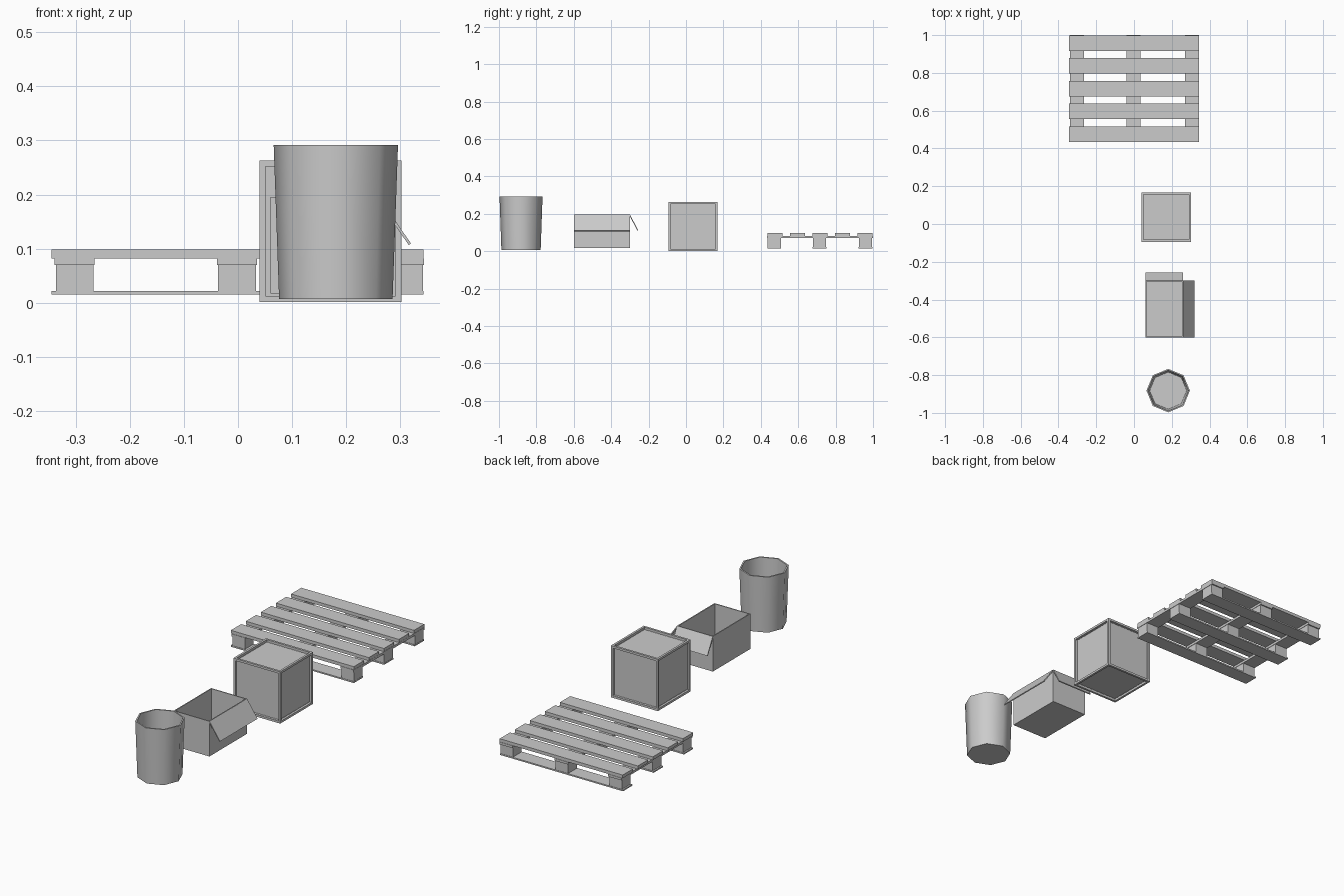
import bpy, bmesh, math
from mathutils import Vector

if "Cube" in bpy.data.objects:
    bpy.data.objects.remove(bpy.data.objects["Cube"])


def finish(name, bm):
    bmesh.ops.recalc_face_normals(bm, faces=bm.faces)
    me = bpy.data.meshes.new(name)
    bm.to_mesh(me)
    bm.free()
    ob = bpy.data.objects.new(name, me)
    bpy.context.collection.objects.link(ob)
    return ob


def box(name, x, y, z):
    bm = bmesh.new()
    bmesh.ops.create_cube(bm, size=1)
    for v in bm.verts:
        v.co = Vector([(r[0] + r[1]) / 2 + c * (r[1] - r[0]) for c, r in zip(v.co, (x, y, z))])
    return finish(name, bm)


def open_top(bm, thickness, floor_z):
    # inset the top face for a rim, then push it down as the inner floor
    top = max(bm.faces, key=lambda f: f.calc_center_median().z)
    bmesh.ops.inset_region(bm, faces=[top], thickness=thickness, use_even_offset=True)
    r = bmesh.ops.extrude_discrete_faces(bm, faces=[top])
    for v in r["faces"][0].verts:
        v.co.z = floor_z
    return r["faces"][0]


# Pallet: top slats, stringer boards, blocks and bottom boards
for i in range(5):
    yc = 0.476 + i * 0.1203
    box(f"pallet_top_slat_{i}", (-0.345, 0.343), (yc - 0.041, yc + 0.041), (0.082, 0.098))
for i, xc in enumerate((-0.302, -0.002, 0.307)):
    box(f"pallet_stringer_{i}", (xc - 0.037, xc + 0.037), (0.433, 1.0), (0.070, 0.082))
    for j, yc in enumerate((0.472, 0.714, 0.959)):
        box(f"pallet_block_{i}_{j}", (xc - 0.035, xc + 0.035), (yc - 0.035, yc + 0.035), (0.021, 0.070))
for j, yc in enumerate((0.472, 0.714, 0.959)):
    box(f"pallet_bottom_board_{j}", (-0.345, 0.343), (yc - 0.037, yc + 0.037), (0.015, 0.022))

# Crate: cube with a recessed panel on each side
bm = bmesh.new()
bmesh.ops.create_cube(bm, size=0.262)
bmesh.ops.translate(bm, verts=bm.verts, vec=(0.171, 0.037, 0.132))
faces = list(bm.faces)
bmesh.ops.inset_individual(bm, faces=faces, thickness=0.0155)
for f in bmesh.ops.extrude_discrete_faces(bm, faces=faces)["faces"]:
    bmesh.ops.translate(bm, verts=f.verts, vec=f.normal * -0.012)
finish("crate", bm)

# Cardboard box body
bm = bmesh.new()
bmesh.ops.create_cube(bm, size=1)
for v in bm.verts:
    v.co = Vector((0.16 + v.co.x * 0.20, -0.45 + v.co.y * 0.30, 0.106 + v.co.z * 0.178))
open_top(bm, 0.005, 0.022)
finish("cardboard_box", bm)


# Flaps hanging outward from the right and back edges
def flap(name, a, b, drop):
    bm = bmesh.new()
    a, b, drop = Vector(a), Vector(b), Vector(drop)
    bm.faces.new([bm.verts.new(p) for p in (a, b, b + drop, a + drop)])
    ob = finish(name, bm)
    mod = ob.modifiers.new("thickness", "SOLIDIFY")
    mod.thickness = 0.005
    mod.offset = 0


flap("box_right_flap", (0.259, -0.60, 0.193), (0.259, -0.30, 0.193), (0.059, 0, -0.085))
flap("box_back_flap", (0.06, -0.301, 0.193), (0.26, -0.301, 0.193), (0.0, 0.043, -0.081))

# Bucket: eight-sided, tapered, hollow
bm = bmesh.new()
bmesh.ops.create_cone(bm, cap_ends=True, segments=8, radius1=0.105, radius2=0.115, depth=0.285)
bmesh.ops.translate(bm, verts=bm.verts, vec=(0.181, -0.882, 0.1495))
floor = open_top(bm, 0.007, 0.018)
for v in floor.verts:
    v.co.x = 0.181 + (v.co.x - 0.181) * 0.91
    v.co.y = -0.882 + (v.co.y + 0.882) * 0.91
for f in bm.faces:
    f.smooth = abs(f.normal.z) < 0.5
ob = finish("bucket", bm)
bpy.context.view_layer.objects.active = ob
ob.select_set(True)
bpy.ops.object.shade_smooth_by_angle(angle=math.radians(50))
